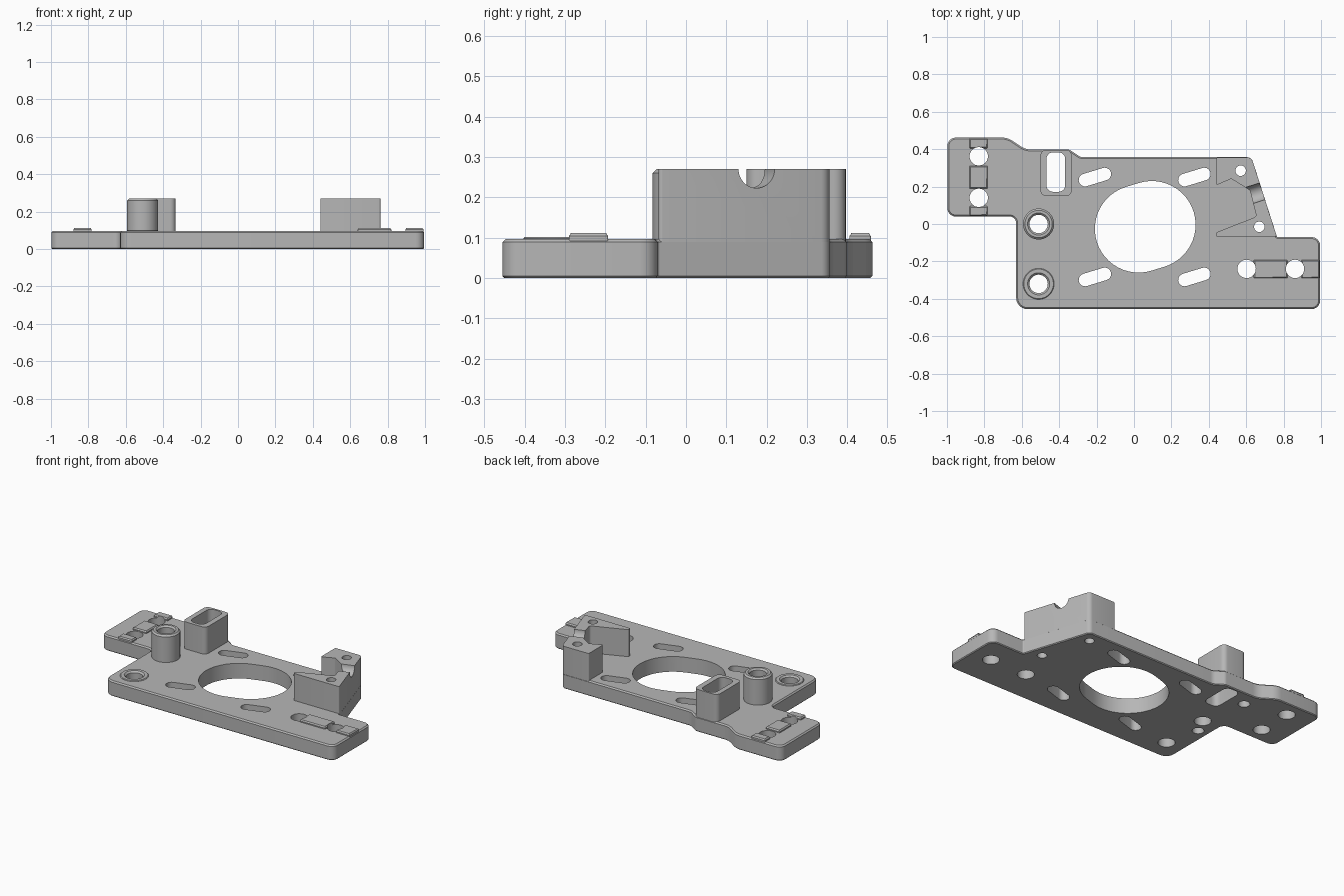
import bpy, bmesh, math
from mathutils import Vector

if "Cube" in bpy.data.objects:
    bpy.data.objects.remove(bpy.data.objects["Cube"])

GREY = bpy.data.materials.new("grey plastic")
GREY.diffuse_color = (0.47, 0.47, 0.47, 1)
GREY.use_nodes = True
GREY.node_tree.nodes["Principled BSDF"].inputs["Base Color"].default_value = GREY.diffuse_color
cutters = bpy.data.collections.new("cutters")
bpy.context.scene.collection.children.link(cutters)
TOP, TALL = 0.097, 0.27


def loft(name, layers, cutter=False):
    """Skin a stack of equal-length outlines given as (points, z)."""
    bm = bmesh.new()
    rings = [[bm.verts.new((x, y, z)) for x, y in pts] for pts, z in layers]
    n = len(rings[0])
    for a, b in zip(rings, rings[1:]):
        for i in range(n):
            j = (i + 1) % n
            bm.faces.new((a[i], a[j], b[j], b[i]))
    bm.faces.new(rings[0][::-1])
    bm.faces.new(rings[-1])
    bmesh.ops.recalc_face_normals(bm, faces=bm.faces)
    me = bpy.data.meshes.new(name)
    bm.to_mesh(me)
    bm.free()
    me.materials.append(GREY)
    ob = bpy.data.objects.new(name, me)
    (cutters if cutter else bpy.context.scene.collection).objects.link(ob)
    ob.hide_render = cutter
    return ob


def rounded(corners, seg=6):
    """Round each corner (x, y, radius) of a polygon."""
    out, n = [], len(corners)
    for i, (x, y, r) in enumerate(corners):
        p = Vector((x, y))
        a = (Vector(corners[i - 1][:2]) - p).normalized()
        b = (Vector(corners[(i + 1) % n][:2]) - p).normalized()
        half = a.angle(b) / 2
        c = p + (a + b).normalized() * (r / math.sin(half))
        s, e = p + a * (r / math.tan(half)) - c, p + b * (r / math.tan(half)) - c
        turn = s.angle_signed(e)
        for k in range(seg + 1):
            t = -turn * k / seg
            out.append((c.x + s.x * math.cos(t) - s.y * math.sin(t),
                        c.y + s.x * math.sin(t) + s.y * math.cos(t)))
    return out


def inset(pts, d):
    """Shift a counter-clockwise outline inward."""
    out, n = [], len(pts)
    for i in range(n):
        p = Vector(pts[i])
        a = (p - Vector(pts[i - 1])).normalized()
        b = (Vector(pts[(i + 1) % n]) - p).normalized()
        m = Vector((-a.y - b.y, a.x + b.x)).normalized()
        q = p + m * d / max(0.5, m.dot(Vector((-a.y, a.x))))
        out.append((q.x, q.y))
    return out


def circle(x, y, r, n=48):
    return [(x + r * math.cos(2 * math.pi * i / n), y + r * math.sin(2 * math.pi * i / n)) for i in range(n)]


def slot(x, y, half, r, ang, n=24):
    """Outline swept by a circle moved +-half along ang."""
    out = []
    for side in (0, math.pi):
        cx, cy = x + half * math.cos(ang + side), y + half * math.sin(ang + side)
        out += [(cx + r * math.cos(ang + side + t), cy + r * math.sin(ang + side + t))
                for t in [-math.pi / 2 + math.pi * k / n for k in range(n + 1)]]
    return out


def rect(x0, x1, y0, y1, r):
    return rounded([(x0, y0, r), (x1, y0, r), (x1, y1, r), (x0, y1, r)])


def hole(name, pts, z0=-0.05, z1=0.4):
    loft(name, [(pts, z0), (pts, z1)], True)


# Base plate outline, counter-clockwise from the front left
outline = rounded([
    (-0.63, -0.455, 0.06), (0.995, -0.455, 0.045), (0.995, -0.07, 0.045), (0.765, -0.07, 0.008),
    (0.628, 0.357, 0.03), (-0.285, 0.357, 0.05), (-0.345, 0.398, 0.03), (-0.58, 0.398, 0.1),
    (-0.675, 0.462, 0.1), (-0.998, 0.462, 0.045), (-0.998, 0.04, 0.045), (-0.63, 0.04, 0.035)])
parts = [loft("base_plate", [(inset(outline, 0.005), 0), (outline, 0.005),
                             (outline, TOP - 0.008), (inset(outline, 0.008), TOP)])]

# Slotted block at the back
block = rect(-0.50, -0.333, 0.15, 0.396, 0.03)
parts.append(loft("slotted_block", [(block, 0.085), (block, TALL)]))
hole("block_slot_cutter", rect(-0.468, -0.368, 0.172, 0.383, 0.035))

# Forked tower on the slanted edge
tower = rounded([(0.44, -0.068, 0.008), (0.764, -0.068, 0.008), (0.628, 0.356, 0.03), (0.44, 0.356, 0.008),
                 (0.44, 0.207, 0.006), (0.52, 0.242, 0.01), (0.62, 0.18, 0.01),
                 (0.655, 0.04, 0.015), (0.44, -0.045, 0.006)])
parts.append(loft("forked_tower", [(tower, 0.085), (tower, TALL)]))
hole("tower_hole_cutter", circle(0.57, 0.285, 0.028))
hole("tower_hole_cutter", circle(0.67, -0.015, 0.028))

# Round cable groove across the tower wall
groove = loft("groove_cutter", [(circle(0, 0, 0.047), -0.12), (circle(0, 0, 0.047), 0.12)], True)
groove.rotation_euler = (0, math.pi / 2, math.atan2(0.137, 0.427))
groove.location = (0.655, 0.165, TALL)

# Tall boss and low ring with countersunk bores
for name, y, top in (("tall_boss", 0.0, TALL), ("low_ring", -0.32, 0.102)):
    c = (-0.51, y)
    edge = 0.01 if top > 0.2 else 0.004
    parts.append(loft(name, [(circle(*c, 0.083), 0.05), (circle(*c, 0.083), top - edge),
                             (circle(*c, 0.083 - edge), top)]))
    loft(name + "_bore_cutter", [(circle(*c, 0.049), -0.05), (circle(*c, 0.049), top - 0.01),
                                 (circle(*c, 0.063), top + 0.004)], True)

# Raised locating pads, interrupted by the mounting holes
pads = [(-0.88, -0.782, a, b) for a, b in ((0.044, 0.095), (0.19, 0.31), (0.405, 0.458))]
pads += [(a, b, -0.29, -0.193) for a, b in ((0.64, 0.82), (0.895, 0.992))]
for p in pads:
    o = rect(*p, 0.004)
    parts.append(loft("locating_pad", [(o, 0.07), (o, 0.104), (inset(o, 0.006), 0.112)]))
for x, y in ((-0.83, 0.362), (-0.83, 0.14), (0.602, -0.24), (0.861, -0.24)):
    hole("mounting_hole_cutter", circle(x, y, 0.049))

# Motor opening and its four adjustment slots
TILT = math.radians(17)
hole("motor_opening_cutter", slot(0.06, -0.015, 0.037, 0.234, TILT))
for sx in (-1, 1):
    for sy in (-1, 1):
        hole("adjustment_slot_cutter", slot(0.057 + sx * 0.266, -0.016 + sy * 0.267, 0.055, 0.034, TILT, 12))

# Blind pockets underneath
for x, y in ((-0.565, 0.30), (-0.56, -0.10)):
    hole("pocket_cutter", circle(x, y, 0.034), -0.05, 0.05)

# Cut everything, then shade
for ob in parts:
    m = ob.modifiers.new("holes", 'BOOLEAN')
    m.operation, m.solver = 'DIFFERENCE', 'EXACT'
    m.operand_type, m.collection = 'COLLECTION', cutters
    bpy.ops.object.select_all(action='DESELECT')
    bpy.context.view_layer.objects.active = ob
    ob.select_set(True)
    bpy.ops.object.modifier_apply(modifier=m.name)
    bpy.ops.object.shade_smooth_by_angle(angle=math.radians(30))
for ob in list(cutters.objects):
    bpy.data.objects.remove(ob)
